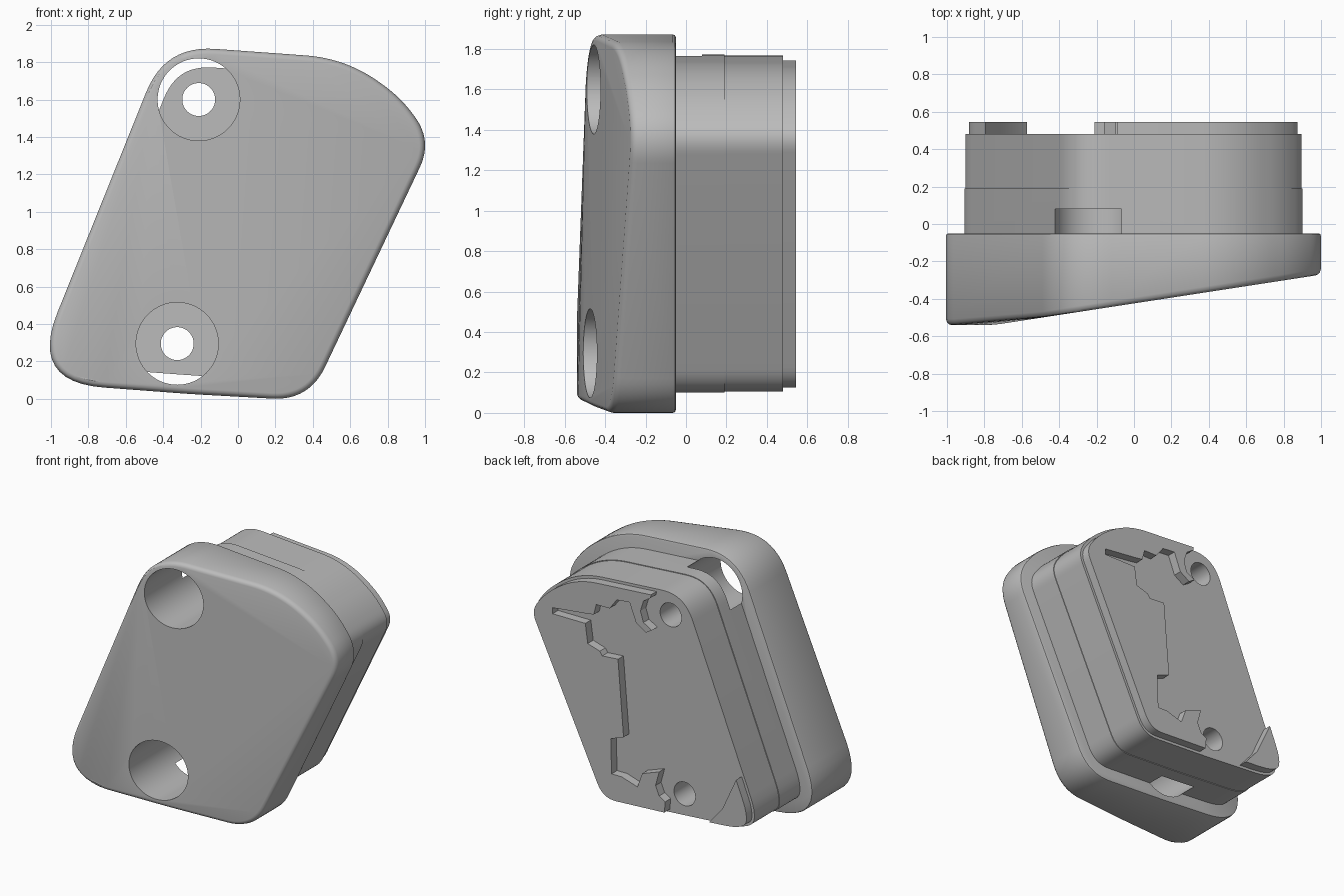
import bpy, bmesh, math
from mathutils import Vector

old = bpy.data.objects.get("Cube")
if old:
    bpy.data.objects.remove(old, do_unlink=True)

grey = bpy.data.materials.new("plain_grey")
grey.use_nodes = True
COLOUR = (0.5, 0.5, 0.5, 1)
grey.diffuse_color = COLOUR
grey.node_tree.nodes["Principled BSDF"].inputs["Base Color"].default_value = COLOUR

# Plan corners: x, z and the length each rounding takes from its sides
CORNERS = [(-.39, 1.89, .27), (.58, 1.82, .22), (.87, 1.61, .11), (1.04, 1.38, .16),
           (.38, -.01, .2), (-.25, .025, .1), (-1.115, .09, .4)]


def rounded(corners, steps=12):
    """Polygon whose corners are replaced by smooth curves."""
    points = []
    for i, (x, z, cut) in enumerate(corners):
        c = Vector((x, z))
        a = Vector(corners[i - 1][:2]) - c
        b = Vector(corners[(i + 1) % len(corners)][:2]) - c
        a, b = c + a.normalized() * cut, c + b.normalized() * cut
        for k in range(steps + 1):
            t = k / steps
            points.append(a * (1 - t) ** 2 + c * 2 * t * (1 - t) + b * t * t)
    return points


def inset(points, amount):
    """Move a clockwise outline inwards."""
    result = []
    for i, p in enumerate(points):
        before = (p - points[i - 1]).normalized()
        after = (points[(i + 1) % len(points)] - p).normalized()
        along = (before + after).normalized()
        result.append(p + Vector((along.y, -along.x)) * amount)
    return result


def prism(points, front, back):
    """Extrude an x-z outline along y."""
    bm = bmesh.new()
    near = [bm.verts.new((p[0], front, p[1])) for p in points]
    far = [bm.verts.new((p[0], back, p[1])) for p in points]
    bm.faces.new(near)
    bm.faces.new(far)
    for i in range(len(points)):
        bm.faces.new((near[i - 1], near[i], far[i], far[i - 1]))
    bmesh.ops.recalc_face_normals(bm, faces=bm.faces)
    return bm


def finish(name, bm):
    mesh = bpy.data.meshes.new(name)
    bm.to_mesh(mesh)
    bm.free()
    mesh.materials.append(grey)
    obj = bpy.data.objects.new(name, mesh)
    bpy.context.collection.objects.link(obj)
    return obj


def activate(obj):
    bpy.ops.object.select_all(action='DESELECT')
    obj.select_set(True)
    bpy.context.view_layer.objects.active = obj


def combine(obj, other, operation):
    activate(obj)
    mod = obj.modifiers.new("cut", 'BOOLEAN')
    mod.operation, mod.object, mod.solver = operation, other, 'EXACT'
    bpy.ops.object.modifier_apply(modifier=mod.name)


def circle(x, z, radius, sides=64):
    return [(x + radius * math.cos(math.tau * i / sides),
             z + radius * math.sin(math.tau * i / sides)) for i in range(sides)]


def front_depth(x):
    """Depth of the sloping front, levelled off at its thick side."""
    return max(-.54, -.54 + .154 * (x + .75))


outline = rounded(CORNERS)

# Cover: stacked outlines give soft front and back edges
bm = bmesh.new()
SOFT = [(.03, 0), (.016, .004), (.006, .014), (0, .032)]
rings = []
for amount, drop in SOFT:
    rings.append([bm.verts.new((p.x, front_depth(p.x) + drop, p.y))
                  for p in inset(outline, amount)])
for amount, depth in ((0, -.065), (.004, -.054), (.015, -.05)):
    rings.append([bm.verts.new((p.x, depth, p.y)) for p in inset(outline, amount)])
for lower, upper in zip(rings, rings[1:]):
    for i in range(len(outline)):
        bm.faces.new((lower[i - 1], lower[i], upper[i], upper[i - 1]))
bm.faces.new(rings[-1])
front = bm.faces.new(rings[0])
bmesh.ops.triangulate(bm, faces=[front])
bmesh.ops.recalc_face_normals(bm, faces=bm.faces)
cover = finish("cover", bm)

# Housing in two slightly stepped layers
lower_housing = finish("lower_housing", prism(inset(outline, .1), -.05, .19))
upper_housing = finish("upper_housing", prism(inset(outline, .105), .19, .48))

# Two counterbored screw holes
for x, z in ((-.21, 1.60), (-.325, .295)):
    for radius, depth in ((.22, .08), (.088, .7)):
        cutter = finish("hole_cutter", prism(circle(x, z, radius), -.8, depth))
        cutter.hide_render = True
        for part in (cover, lower_housing, upper_housing):
            if part is not upper_housing or depth > .5:
                combine(part, cutter, 'DIFFERENCE')
        bpy.data.objects.remove(cutter, do_unlink=True)

# Raised gasket areas on the back, trimmed to the inset outline
HOOK = [(-.1, 1.9), (-.09, 1.72), (-.03, 1.68), (-.005, 1.6), (-.03, 1.52), (-.1, 1.48),
        (-.05, 1.45), (.03, 1.5), (.085, 1.64), (.19, 1.63), (.25, 1.55), (.36, 1.55),
        (.38, 1.47), (.45, 1.46), (.72, 1.43), (.72, 1.385), (.45, 1.385), (.43, 1.24),
        (.33, 1.21), (.31, 1.18), (.18, 1.19), (.134, .62), (.24, .58), (.233, .32),
        (.15, .32), (.02, .28), (-.02, .39), (-.16, .44), (-.13, .33), (-.16, .26),
        (-.21, .23), (-.18, -.1), (1.2, -.1), (1.2, 1.9)]
CORNER = [(-.54, -.1), (-.56, .16), (-.68, .3), (-.8, .56), (-.85, .6), (-1.2, .6), (-1.2, -.1)]
pads = []
for name, shape in (("raised_rim", HOOK), ("raised_corner", CORNER)):
    pad = finish(name, prism(inset(outline, .125), .48, .545))
    mask = finish("mask", prism(shape, .4, .7))
    mask.hide_render = True
    combine(pad, mask, 'INTERSECT')
    bpy.data.objects.remove(mask, do_unlink=True)
    pads.append(pad)

for part in [cover, lower_housing, upper_housing] + pads:
    activate(part)
    bpy.ops.object.shade_smooth_by_angle(angle=math.radians(30))
